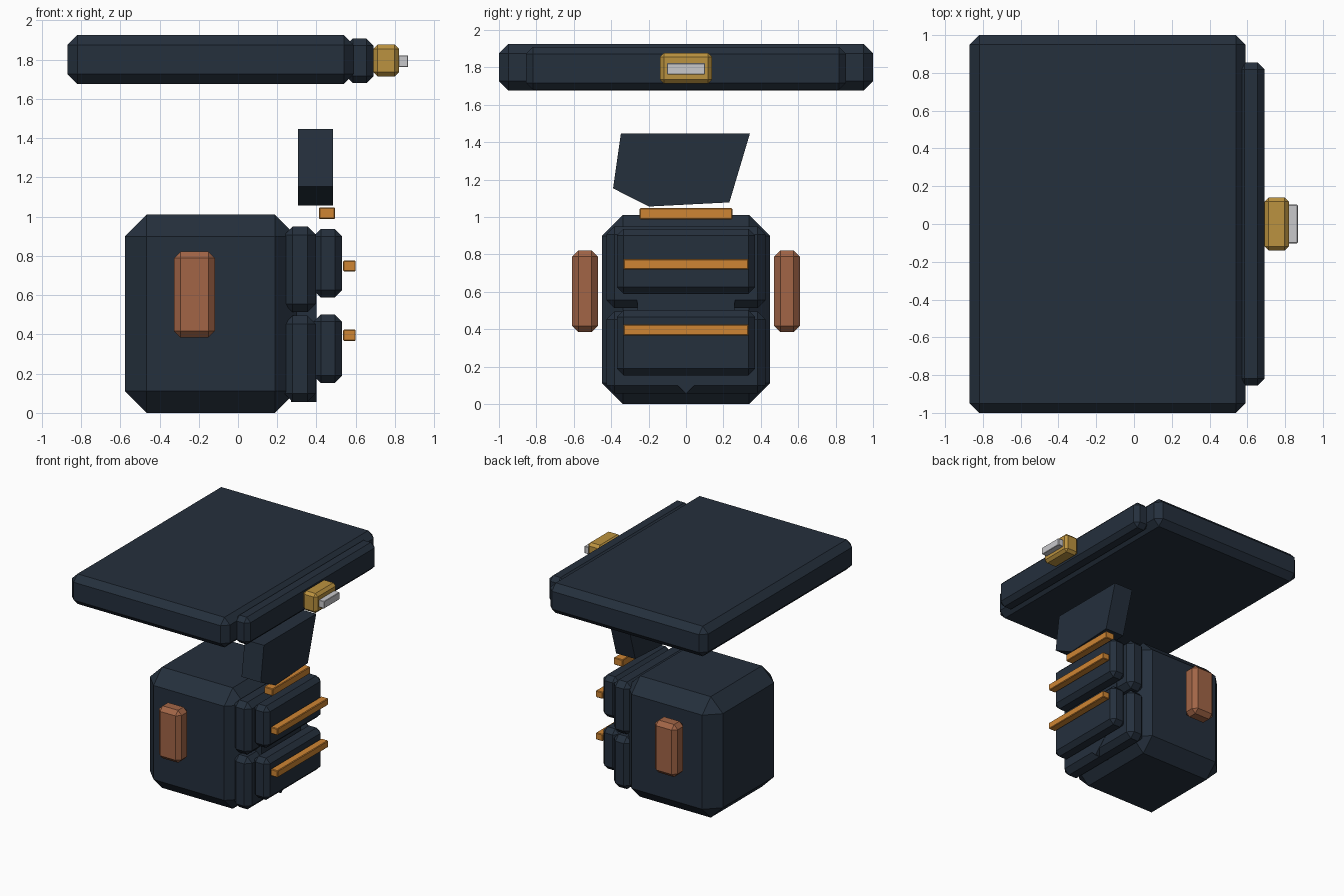
import bpy, bmesh

if "Cube" in bpy.data.objects:
    bpy.data.objects.remove(bpy.data.objects["Cube"])


def material(name, r, g, b):
    m = bpy.data.materials.new(name)
    m.diffuse_color = (r, g, b, 1)
    m.use_nodes = True
    m.node_tree.nodes["Principled BSDF"].inputs["Base Color"].default_value = m.diffuse_color
    return m


NAVY = material("dark navy", 0.018, 0.029, 0.046)
COPPER = material("copper brown", 0.36, 0.13, 0.062)
ORANGE = material("orange", 0.62, 0.235, 0.033)
GOLD = material("gold", 0.50, 0.29, 0.05)
GREY = material("light grey", 0.58, 0.58, 0.60)


def finish(bm, name, mat):
    bmesh.ops.recalc_face_normals(bm, faces=bm.faces)
    me = bpy.data.meshes.new(name)
    bm.to_mesh(me)
    bm.free()
    me.materials.append(mat)
    ob = bpy.data.objects.new(name, me)
    bpy.context.collection.objects.link(ob)
    return ob


def box(name, mat, x, y, z, bevel=0.0):
    """Chamfered box from (min, max) ranges."""
    bm = bmesh.new()
    bmesh.ops.create_cube(bm, size=1)
    for v in bm.verts:
        v.co = [r[0] if c < 0 else r[1] for c, r in zip(v.co, (x, y, z))]
    if bevel:
        bmesh.ops.bevel(bm, geom=bm.edges[:], offset=bevel, segments=1,
                        profile=0.5, affect='EDGES')
    return finish(bm, name, mat)


def prism(name, mat, x, profile):
    """Extrude a y-z outline along x."""
    bm = bmesh.new()
    face = bm.faces.new([bm.verts.new((x[0], y, z)) for y, z in profile])
    ext = bmesh.ops.extrude_face_region(bm, geom=[face])
    for v in ext["geom"]:
        if isinstance(v, bmesh.types.BMVert):
            v.co.x = x[1]
    return finish(bm, name, mat)


# Floating top slab with its edge strip and connector
box("top_slab", NAVY, (-0.87, 0.59), (-1, 1), (1.675, 1.926), 0.051)
box("slab_edge_strip", NAVY, (0.55, 0.69), (-0.855, 0.855), (1.68, 1.908), 0.036)
box("connector_block", GOLD, (0.69, 0.82), (-0.14, 0.14), (1.714, 1.877), 0.022)
box("connector_tip", GREY, (0.80, 0.867), (-0.102, 0.102), (1.762, 1.822), 0.003)

# Irregular neck wedge
prism("neck_wedge", NAVY, (0.306, 0.483),
      [(-0.348, 1.447), (0.342, 1.447), (0.232, 1.078), (-0.198, 1.056), (-0.39, 1.153)])

# Main body
box("body", NAVY, (-0.577, 0.30), (-0.45, 0.45), (0, 1.01), 0.112)

# Stacked end plates, their raised pads and glowing bars
for label, plate_z, pad_z, bar_z in (
        ("upper", (0.513, 0.95), (0.588, 0.937), (0.72, 0.776)),
        ("lower", (0.056, 0.495), (0.153, 0.502), (0.367, 0.424))):
    box(label + "_end_plate", NAVY, (0.235, 0.397), (-0.425, 0.425), plate_z, 0.043)
    box(label + "_pad", NAVY, (0.385, 0.53), (-0.37, 0.37), pad_z, 0.037)
    box(label + "_bar", ORANGE, (0.536, 0.60), (-0.335, 0.335), bar_z, 0.005)
box("top_bar", ORANGE, (0.413, 0.495), (-0.248, 0.248), (0.987, 1.047), 0.005)

# Pointed shield joining the two end plates
prism("centre_shield", NAVY, (0.27, 0.399),
      [(0, 0.056), (0.255, 0.30), (0.262, 0.60), (0.18, 0.80), (-0.18, 0.80),
       (-0.262, 0.60), (-0.255, 0.30)])

# Side panels
for label, s in (("front", -1), ("back", 1)):
    box(label + "_side_panel", COPPER, (-0.327, -0.117),
        tuple(sorted((s * 0.47, s * 0.61))), (0.384, 0.822), 0.034)
